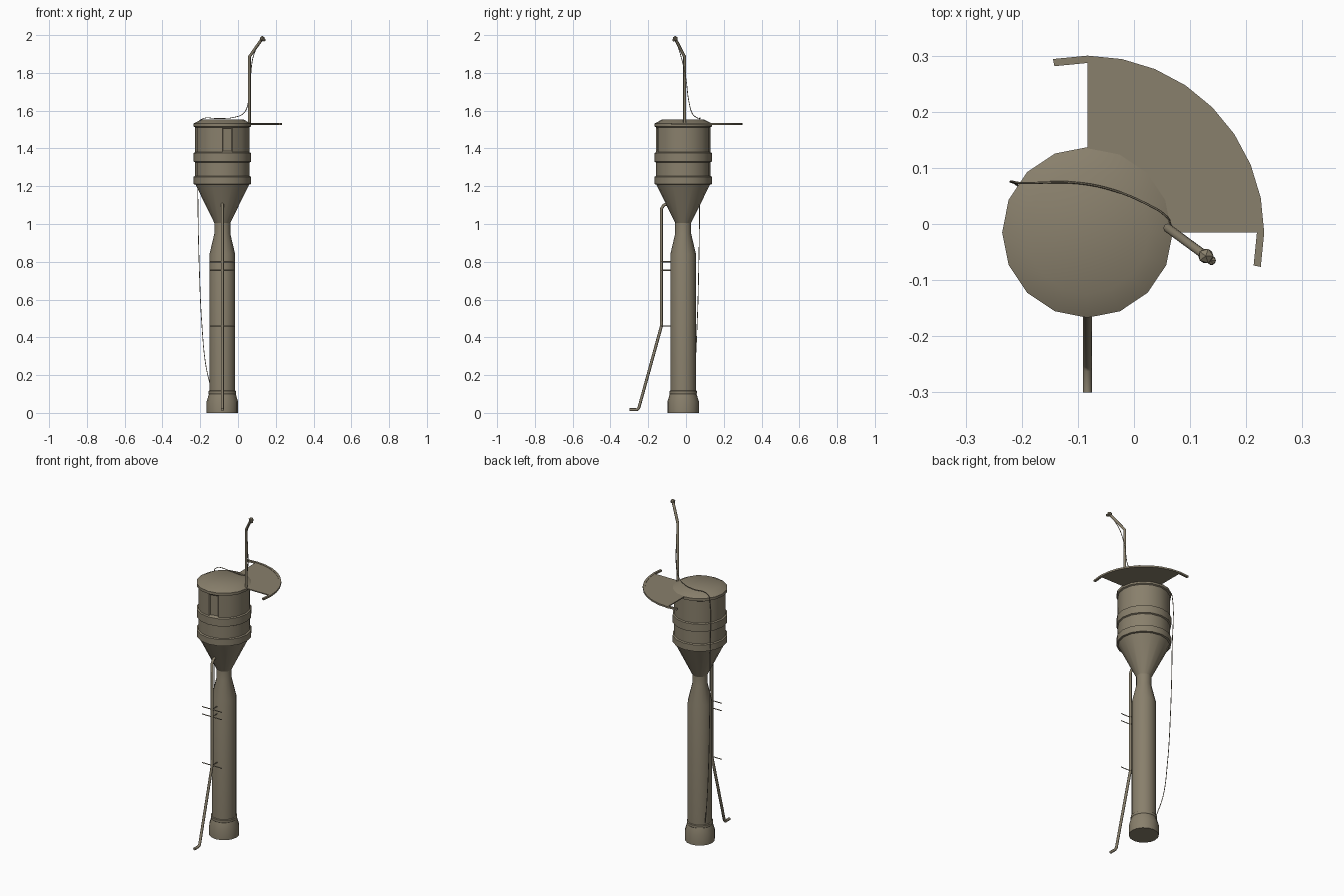
import bpy, bmesh
from math import sin, cos, pi, radians
from mathutils import Vector

if "Cube" in bpy.data.objects:
    bpy.data.objects.remove(bpy.data.objects["Cube"])

AX, AY = -0.083, -0.015   # axis of the tower
SIDES = 16

paint = bpy.data.materials.new("olive_taupe")
colour = (0.25, 0.215, 0.15, 1)
paint.diffuse_color = colour
paint.use_nodes = True
paint.node_tree.nodes["Principled BSDF"].inputs["Base Color"].default_value = colour


def finish(obj, angle):
    obj.data.materials.append(paint)
    bpy.ops.object.select_all(action="DESELECT")
    obj.select_set(True)
    bpy.context.view_layer.objects.active = obj
    if obj.type == "CURVE":
        bpy.ops.object.convert(target="MESH")
    bpy.ops.object.shade_smooth_by_angle(angle=radians(angle))


def from_bmesh(name, bm):
    bmesh.ops.recalc_face_normals(bm, faces=bm.faces)
    mesh = bpy.data.meshes.new(name)
    bm.to_mesh(mesh)
    bm.free()
    obj = bpy.data.objects.new(name, mesh)
    bpy.context.collection.objects.link(obj)
    finish(obj, 30)


def lathe(profile):
    """Capped solid of revolution from (radius, height) pairs."""
    bm = bmesh.new()
    rings = [[bm.verts.new((AX + r * cos(2 * pi * i / SIDES), AY + r * sin(2 * pi * i / SIDES), z))
              for i in range(SIDES)] for r, z in profile]
    for low, high in zip(rings, rings[1:]):
        for i in range(SIDES):
            j = (i + 1) % SIDES
            bm.faces.new((low[i], low[j], high[j], high[i]))
    bm.faces.new(rings[0][::-1])
    bm.faces.new(rings[-1])
    bm.normal_update()
    return bm


def tube(name, points, radius, smooth=False, sides=2):
    curve = bpy.data.curves.new(name, "CURVE")
    curve.dimensions = "3D"
    curve.bevel_depth = radius
    curve.bevel_resolution = sides
    curve.use_fill_caps = True
    if smooth:
        line = curve.splines.new("BEZIER")
        line.bezier_points.add(len(points) - 1)
        for p, co in zip(line.bezier_points, points):
            p.co = co
            p.handle_left_type = p.handle_right_type = "AUTO"
        line.resolution_u = 6
    else:
        line = curve.splines.new("POLY")
        line.points.add(len(points) - 1)
        for p, co in zip(line.points, points):
            p.co = (*co, 1)
    obj = bpy.data.objects.new(name, curve)
    bpy.context.collection.objects.link(obj)
    finish(obj, 50)


def sector(name, r_in, r_out, start, end, steps, z0, z1):
    """Slab in the shape of an annular sector."""
    bm = bmesh.new()
    rows = []
    for i in range(steps + 1):
        a = radians(start + (end - start) * i / steps)
        rows.append([bm.verts.new((AX + r * cos(a), AY + r * sin(a), z))
                     for r, z in ((r_in, z0), (r_out, z0), (r_out, z1), (r_in, z1))])
    for a, b in zip(rows, rows[1:]):
        for k in range(4):
            bm.faces.new((a[k], a[(k + 1) % 4], b[(k + 1) % 4], b[k]))
    bm.faces.new(rows[0])
    bm.faces.new(rows[-1][::-1])
    from_bmesh(name, bm)


# Column with flared base, collar ring and narrow neck
from_bmesh("column", lathe([
    (0.083, 0), (0.083, 0.06), (0.071, 0.1), (0.073, 0.103), (0.073, 0.115),
    (0.068, 0.118), (0.068, 0.84), (0.042, 0.95), (0.042, 1.02)]))

# Funnel under the drum
from_bmesh("funnel", lathe([(0.042, 1.005), (0.145, 1.215)]))

# Drum with two bands, a rim and a bevelled lid
drum = lathe([
    (0.14, 1.208), (0.152, 1.211), (0.152, 1.25), (0.144, 1.254), (0.144, 1.326),
    (0.152, 1.33), (0.152, 1.376), (0.144, 1.38), (0.144, 1.512),
    (0.152, 1.516), (0.152, 1.532), (0.11, 1.554)])
# Narrow recessed hatch in one front facet
hatch = [f for f in drum.faces
         if 1.4 < f.calc_center_median().z < 1.5
         and AX < f.calc_center_median().x < AX + 0.05
         and f.calc_center_median().y < AY - 0.1]
bmesh.ops.inset_region(drum, faces=hatch, thickness=0.008, depth=-0.006)
from_bmesh("drum", drum)

# Quarter-circle shelf with its curved edge strip
sector("shelf", 0.02, 0.306, 0, 90, 8, 1.527, 1.533)
sector("shelf_edge", 0.302, 0.315, -11.25, 101.25, 10, 1.525, 1.535)

# Drain pipe down the front
drain_path = [(-0.095, 1.108), (-0.118, 1.1), (-0.13, 1.08), (-0.13, 0.46),
              (-0.25, 0.025), (-0.26, 0.017), (-0.3, 0.017)]
tube("drain_pipe", [(AX, y, z) for y, z in drain_path], 0.008)

# Pipe brackets: a cross bar and a strut into the column
for i, z in enumerate((0.46, 0.755, 0.8)):
    tube(f"bracket_bar_{i}", [(AX - 0.066, -0.13, z), (AX + 0.066, -0.13, z)], 0.003, sides=0)
    tube(f"bracket_strut_{i}", [(AX, -0.13, z), (AX, AY - 0.06, z)], 0.003, sides=0)

# Lamp mast with a bent arm
tip = Vector((0.128, -0.057, 1.981))
elbow = Vector((0.06, -0.007, 1.885))
tube("lamp_mast", [(elbow.x, elbow.y, 1.515), elbow, tip], 0.008)

# Lamp head and bulb
bulb = tip + Vector((0.01, -0.008, -0.007))
for name, centre, size in (("lamp_head", tip, 0.015), ("lamp_bulb", bulb, 0.009)):
    bm = bmesh.new()
    bmesh.ops.create_icosphere(bm, subdivisions=1, radius=size)
    bmesh.ops.translate(bm, verts=bm.verts, vec=centre)
    from_bmesh(name, bm)

# Slack cable from lamp, over the lid and down the side
tube("cable", [
    tip, (0.085, -0.03, 1.9), (0.066, -0.002, 1.78), (0.056, 0.015, 1.65),
    (0.03, 0.032, 1.587), (-0.03, 0.058, 1.563), (-0.1, 0.073, 1.558),
    (-0.2, 0.073, 1.55), (-0.214, 0.075, 1.51), (-0.213, 0.073, 1.2),
    (-0.206, 0.068, 0.8), (-0.19, 0.058, 0.45), (-0.17, 0.045, 0.25),
    (-0.143, 0.02, 0.13)], 0.002, smooth=True, sides=1)
